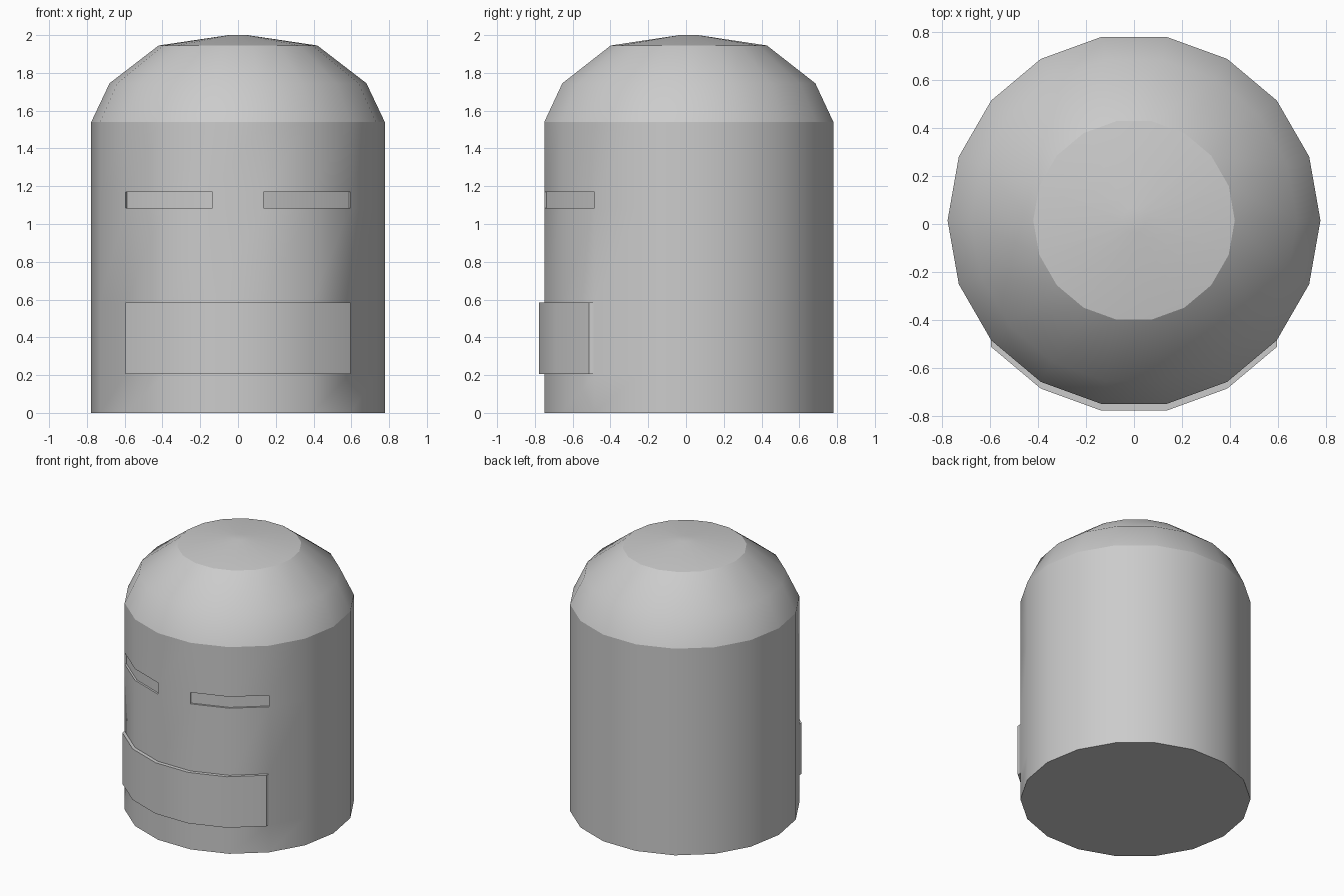
import bpy
import bmesh
from math import cos, sin, radians
from mathutils import Vector

cube = bpy.data.objects.get("Cube")
if cube:
    bpy.data.objects.remove(cube, do_unlink=True)

SIDES = 18
CENTRE_Y = 0.015
# Radius and height of each ring, bottom to top
PROFILE = [(0.777, 0), (0.777, 0.205), (0.777, 0.585), (0.777, 1.085), (0.777, 1.17),
           (0.777, 1.54), (0.68, 1.745), (0.42, 1.945), (0.05, 2.0)]
PLATE_BAND, SLOT_BAND = 1, 3
CREASE_HEIGHTS = (1.54, 1.945)

grey = bpy.data.materials.new("plain grey")
grey.use_nodes = True
colour = (0.6, 0.6, 0.6, 1)
grey.diffuse_color = colour
grey.node_tree.nodes["Principled BSDF"].inputs["Base Color"].default_value = colour

bm = bmesh.new()


def ring(radius, z):
    step = 360 / SIDES
    return [bm.verts.new((radius * cos(radians(k * step)),
                          CENTRE_Y + radius * sin(radians(k * step)), z))
            for k in range(SIDES)]


def push(faces, offset):
    """Extrude a patch of faces as one region along the offset."""
    geom = bmesh.ops.extrude_face_region(bm, geom=faces)["geom"]
    moved = [g for g in geom if isinstance(g, bmesh.types.BMVert)]
    bmesh.ops.translate(bm, verts=moved, vec=offset)
    left_over = [f for f in faces if f.is_valid]
    if left_over:
        bmesh.ops.delete(bm, geom=left_over, context='FACES')


# Domed shell
rings = [ring(r, z) for r, z in PROFILE]
bands = []
for low, high in zip(rings, rings[1:]):
    bands.append([bm.faces.new((low[k], low[(k + 1) % SIDES],
                                high[(k + 1) % SIDES], high[k]))
                  for k in range(SIDES)])
bm.faces.new(list(reversed(rings[0])))
bm.faces.new(rings[-1])

# Raised front plate
push(bands[PLATE_BAND][11:16], Vector((0, -0.028, 0)))

# Two shallow eye slots, each sunk along its own facing direction
for first, side in ((11, -1), (14, 1)):
    inward = Vector((-side * sin(radians(30)), cos(radians(30)), 0))
    push(bands[SLOT_BAND][first:first + 2], inward * 0.014)

# Smooth shading with creases at the dome rims and all hard corners
bmesh.ops.recalc_face_normals(bm, faces=bm.faces[:])
for face in bm.faces:
    face.smooth = True
for edge in bm.edges:
    rim = any(all(abs(v.co.z - z) < 0.001 for v in edge.verts) for z in CREASE_HEIGHTS)
    edge.smooth = not rim and edge.calc_face_angle(0) < radians(35)

mesh = bpy.data.meshes.new("domed_body")
bm.to_mesh(mesh)
bm.free()
mesh.materials.append(grey)
body = bpy.data.objects.new("domed_body", mesh)
bpy.context.collection.objects.link(body)
